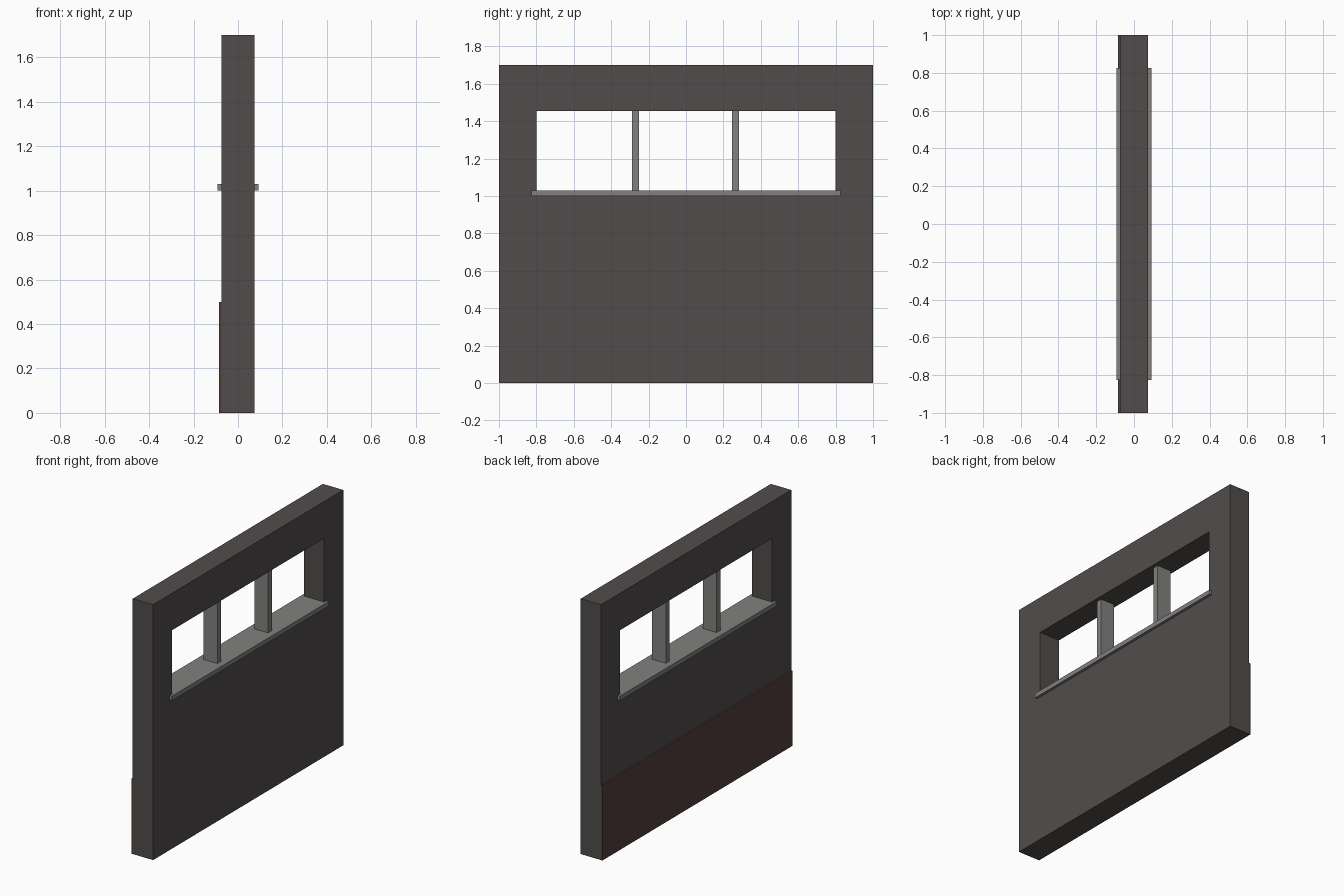
import bpy, bmesh

if "Cube" in bpy.data.objects:
    bpy.data.objects.remove(bpy.data.objects["Cube"])

def material(name, rgb):
    m = bpy.data.materials.new(name)
    m.diffuse_color = (*rgb, 1)
    m.use_nodes = True
    m.node_tree.nodes["Principled BSDF"].inputs["Base Color"].default_value = m.diffuse_color
    return m

wall_mat = material("dark_plaster", (0.082, 0.073, 0.071))
trim_mat = material("grey_trim", (0.22, 0.22, 0.215))
panel_mat = material("brown_panel", (0.085, 0.05, 0.046))

def add_object(name, bm, mat):
    bmesh.ops.recalc_face_normals(bm, faces=bm.faces)
    mesh = bpy.data.meshes.new(name)
    bm.to_mesh(mesh)
    bm.free()
    mesh.materials.append(mat)
    obj = bpy.data.objects.new(name, mesh)
    bpy.context.collection.objects.link(obj)
    return obj

def box(name, x, y, z, mat):
    bm = bmesh.new()
    bmesh.ops.create_cube(bm, size=1)
    for v in bm.verts:
        v.co = [lo + (c + 0.5) * (hi - lo) for c, (lo, hi) in zip(v.co, (x, y, z))]
    return add_object(name, bm, mat)

HALF = 0.075                    # half wall thickness
SILL_Z, HEAD_Z = 1.0, 1.454     # window opening

# Wall with window opening: rectangular ring extruded through its thickness
bm = bmesh.new()
def loop(half_y, z0, z1):
    return [bm.verts.new((-HALF, y, z)) for y, z in
            ((-half_y, z0), (half_y, z0), (half_y, z1), (-half_y, z1))]
outer, inner = loop(1.0, 0, 1.7), loop(0.8, SILL_Z, HEAD_Z)
for i in range(4):
    j = (i + 1) % 4
    bm.faces.new((outer[i], outer[j], inner[j], inner[i]))
ext = bmesh.ops.extrude_face_region(bm, geom=bm.faces[:], use_keep_orig=True)
for v in ext["geom"]:
    if isinstance(v, bmesh.types.BMVert):
        v.co.x = HALF
add_object("wall", bm, wall_mat)

# Window sill and mullions
box("window_sill", (-0.0925, 0.0925), (-0.825, 0.825), (SILL_Z, 1.03), trim_mat)
for i, y in enumerate((-0.27, 0.265)):
    box(f"mullion_{i + 1}", (-0.05, 0.05), (y - 0.019, y + 0.019), (1.03, HEAD_Z), trim_mat)

# Wainscot panel on one side
box("wainscot_panel", (-0.085, -HALF), (-1, 1), (0, 0.5), panel_mat)
